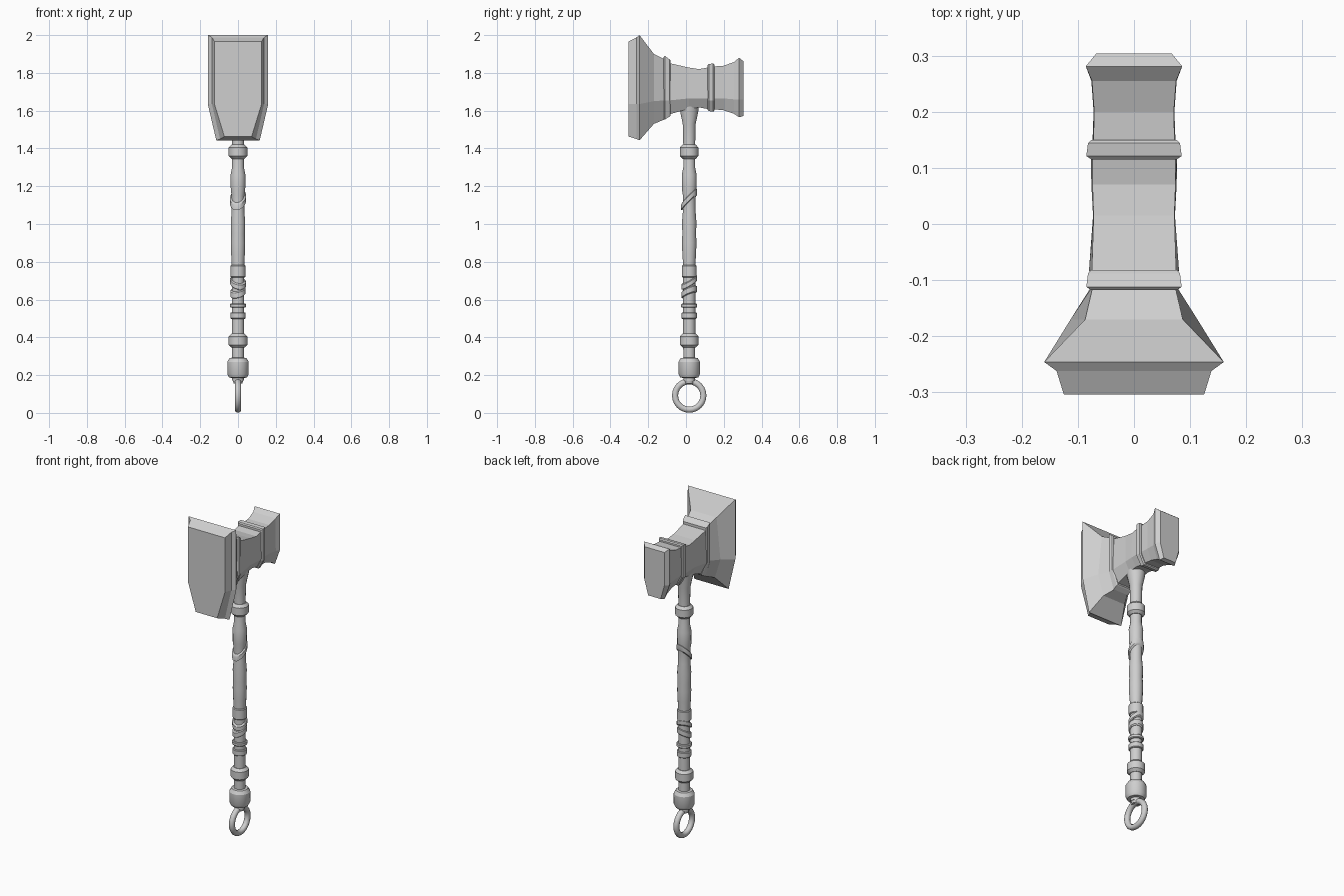
import bpy, bmesh, math
from mathutils import Matrix, Vector

cube = bpy.data.objects.get("Cube")
if cube:
    bpy.data.objects.remove(cube)

AXIS_Y = 0.017
SIDES = 16

steel = bpy.data.materials.new("plain grey")
steel.use_nodes = True
steel.diffuse_color = (0.62, 0.62, 0.62, 1)
steel.node_tree.nodes["Principled BSDF"].inputs["Base Color"].default_value = (0.62, 0.62, 0.62, 1)


def finish(name, bm, smooth=None):
    bmesh.ops.recalc_face_normals(bm, faces=bm.faces)
    mesh = bpy.data.meshes.new(name)
    bm.to_mesh(mesh)
    bm.free()
    mesh.materials.append(steel)
    ob = bpy.data.objects.new(name, mesh)
    bpy.context.collection.objects.link(ob)
    if smooth:
        bpy.ops.object.select_all(action='DESELECT')
        ob.select_set(True)
        bpy.context.view_layer.objects.active = ob
        bpy.ops.object.shade_smooth_by_angle(angle=math.radians(smooth))
    return ob


def loft(name, rings, smooth=None):
    """Skin a list of closed rings and cap both ends."""
    bm = bmesh.new()
    loops = [[bm.verts.new(p) for p in ring] for ring in rings]
    for a, b in zip(loops, loops[1:]):
        for i in range(len(a)):
            j = (i + 1) % len(a)
            bm.faces.new((a[i], a[j], b[j], b[i]))
    bm.faces.new(loops[0])
    bm.faces.new(loops[-1])
    return finish(name, bm, smooth)


def circle(r, z, slope=0.0, twist=0.0):
    """Ring round the handle axis, optionally sheared to lie at a slant."""
    ring = []
    for i in range(SIDES):
        a = math.tau * (i + 0.5) / SIDES
        x, y = r * math.cos(a), r * math.sin(a)
        ring.append((x, y + AXIS_Y, z + slope * (y * math.cos(twist) + x * math.sin(twist))))
    return ring


def turned(name, profile, smooth=30):
    return loft(name, [circle(r, z) for r, z in profile], smooth)


def band(name, z, height, r, slope=0.0, twist=0.0):
    h = height / 2
    c = 0.004
    return loft(name, [circle(r - c, z - h, slope, twist), circle(r, z - h + c, slope, twist),
                       circle(r, z + h - c, slope, twist), circle(r - c, z + h, slope, twist)], 30)


def section(y, top, bottom, knee, w_top, w_knee, w_bottom):
    """Hammer cross-section: flat top, upright sides, tapered underside."""
    right = [(w_top, top), (w_knee, knee), (w_bottom, bottom)]
    return [(x, y, z) for x, z in right] + [(-x, y, z) for x, z in reversed(right)]


# Striking face and flared front of the head
loft("striking_face", [
    section(-0.304, 1.967, 1.463, 1.635, 0.125, 0.125, 0.072),
    section(-0.262, 1.988, 1.450, 1.635, 0.138, 0.138, 0.095),
    section(-0.246, 2.000, 1.443, 1.635, 0.160, 0.160, 0.115),
    section(-0.170, 1.900, 1.530, 1.650, 0.087, 0.113, 0.075),
    section(-0.110, 1.870, 1.555, 1.655, 0.073, 0.075, 0.045)])

# Waisted body
loft("head_body", [
    section(-0.112, 1.860, 1.570, 1.655, 0.075, 0.078, 0.045),
    section(-0.080, 1.850, 1.583, 1.655, 0.075, 0.080, 0.045),
    section(0.015, 1.828, 1.610, 1.665, 0.072, 0.073, 0.045),
    section(0.070, 1.820, 1.617, 1.665, 0.074, 0.076, 0.045),
    section(0.125, 1.830, 1.607, 1.665, 0.074, 0.077, 0.045)])

# Rear block
loft("rear_block", [
    section(0.120, 1.832, 1.610, 1.665, 0.073, 0.075, 0.045),
    section(0.200, 1.838, 1.602, 1.665, 0.071, 0.072, 0.045),
    section(0.255, 1.858, 1.583, 1.660, 0.075, 0.076, 0.048),
    section(0.281, 1.880, 1.565, 1.660, 0.086, 0.086, 0.052),
    section(0.304, 1.862, 1.572, 1.660, 0.067, 0.067, 0.042)])


# Raised collars round the head
def head_collar(name, y0, y1, t0, t1, b0, b1):
    c = 0.006
    loft(name, [
        section(y0, t0 - c, b0 + c, 1.655, 0.076, 0.076, 0.046),
        section(y0 + c, t0, b0, 1.655, 0.085, 0.085, 0.052),
        section(y1 - c, t1, b1, 1.655, 0.082, 0.082, 0.050),
        section(y1, t1 - c, b1 + c, 1.655, 0.076, 0.076, 0.046)])


head_collar("front_head_collar", -0.118, -0.082, 1.890, 1.872, 1.553, 1.568)
head_collar("rear_head_collar", 0.115, 0.150, 1.847, 1.850, 1.598, 1.594)

# Handle: slightly uneven grip flaring into the head
turned("handle", [
    (0.031, 0.17), (0.033, 0.45), (0.033, 0.72), (0.034, 0.80), (0.037, 0.84),
    (0.039, 0.90), (0.037, 0.95), (0.039, 1.01), (0.034, 1.07), (0.034, 1.15),
    (0.039, 1.18), (0.040, 1.26), (0.032, 1.30), (0.032, 1.42), (0.035, 1.53),
    (0.050, 1.60), (0.053, 1.64)])


def collar(name, z0, z1, r, c=0.015):
    turned(name, [(r - c, z0), (r, z0 + c), (r, z1 - c), (r - c, z1)])


collar("upper_collar", 1.345, 1.420, 0.050)
collar("lower_collar", 0.345, 0.420, 0.050)
turned("pommel", [(0.024, 0.155), (0.030, 0.185), (0.048, 0.187), (0.058, 0.205),
                  (0.058, 0.270), (0.046, 0.290), (0.034, 0.292)])

# Leather wraps on the grip
band("wrap_low", 0.515, 0.035, 0.041)
band("wrap_low_upper", 0.568, 0.022, 0.043)
band("wrap_slant_low", 0.640, 0.035, 0.041, 0.45, 0.5)
band("wrap_slant_mid", 0.690, 0.030, 0.042, 0.6, -0.3)
band("wrap_wide", 0.750, 0.065, 0.040)
band("wrap_slant_high", 1.130, 0.035, 0.043, 1.0, 0.2)

# Hanging ring, lying in the side plane
MAJOR, MINOR, TUBE = 0.075, 0.017, 10
bm = bmesh.new()
for i in range(TUBE):
    a = math.tau * i / TUBE
    bm.verts.new((MINOR * math.cos(a), 0, MAJOR + MINOR * math.sin(a)))
bm.verts.ensure_lookup_table()
for i in range(TUBE):
    bm.edges.new((bm.verts[i], bm.verts[(i + 1) % TUBE]))
bmesh.ops.spin(bm, geom=bm.verts[:] + bm.edges[:], cent=(0, 0, 0), axis=(1, 0, 0),
               angle=math.tau, steps=24, use_merge=True)
bmesh.ops.remove_doubles(bm, verts=bm.verts, dist=0.0005)
bmesh.ops.transform(bm, matrix=Matrix.Translation(Vector((0, AXIS_Y, MAJOR + MINOR))), verts=bm.verts)
finish("hanging_ring", bm, 40)
